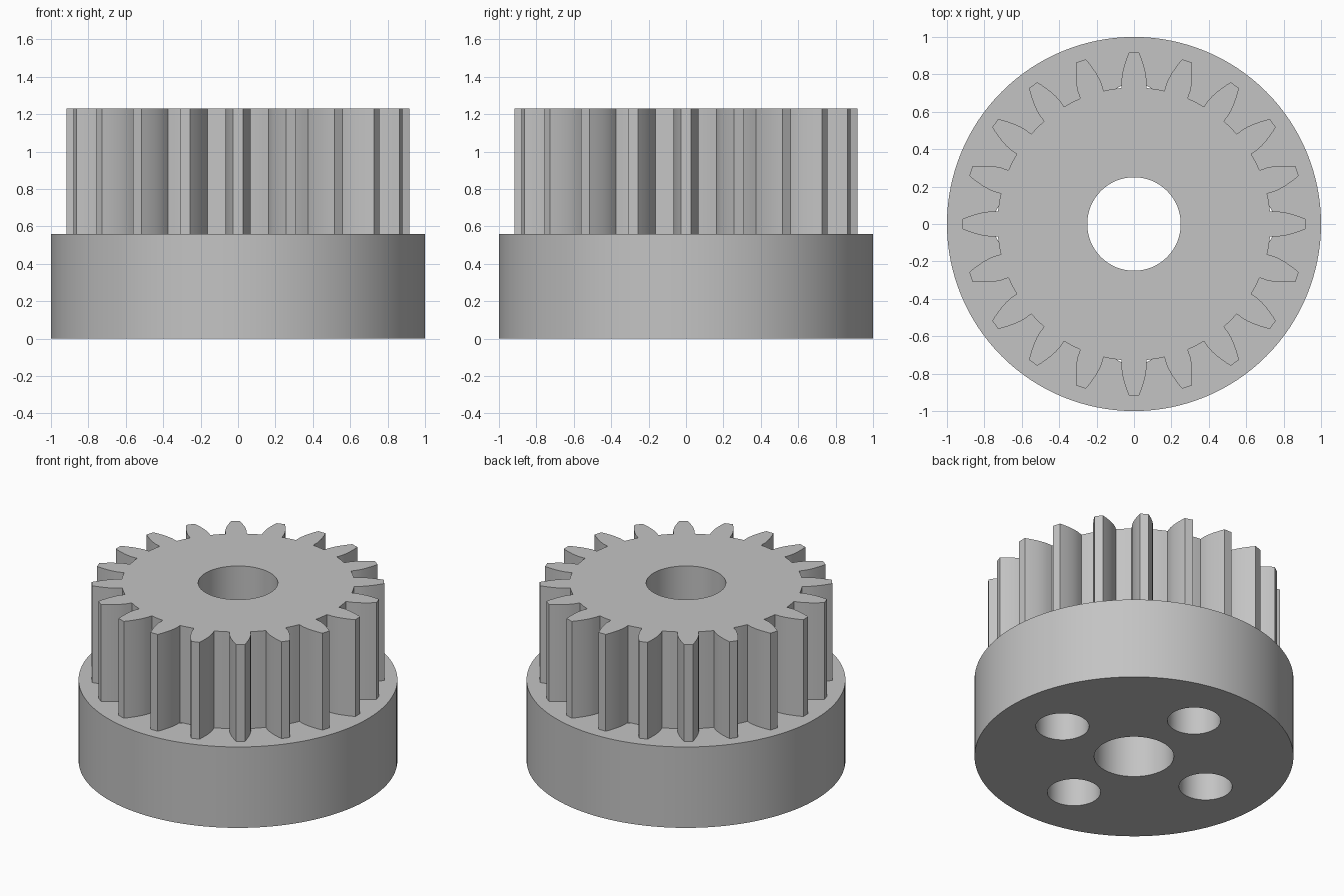
import bpy
import bmesh
from math import sin, cos, tau, radians

cube = bpy.data.objects.get("Cube")
if cube:
    bpy.data.objects.remove(cube, do_unlink=True)

BASE_TOP, GEAR_TOP = 0.56, 1.23
TEETH, ROOT_RADIUS = 20, 0.73
BORE_RADIUS, HOLE_RADIUS, HOLE_ORBIT = 0.25, 0.167, 0.586

steel = bpy.data.materials.new("plain_grey")
steel.use_nodes = True
grey = (0.55, 0.55, 0.55, 1)
steel.diffuse_color = grey
steel.node_tree.nodes["Principled BSDF"].inputs["Base Color"].default_value = grey


def circle(radius, count, cx=0, cy=0):
    return [(cx + radius * cos(tau * i / count), cy + radius * sin(tau * i / count))
            for i in range(count)]


def gear_outline():
    # (distance from axis, half width) up one curved tooth flank
    flank = [(0.727, 0.066), (0.77, 0.067), (0.80, 0.063), (0.83, 0.057),
             (0.86, 0.048), (0.89, 0.038), (0.917, 0.027)]
    tooth = [(r, -w) for r, w in flank] + [(r, w) for r, w in reversed(flank)]
    points = []
    for i in range(TEETH):
        a = tau * i / TEETH
        points += [(r * cos(a) - w * sin(a), r * sin(a) + w * cos(a)) for r, w in tooth]
        # curved root land between neighbouring teeth
        for step in (7.5, 9, 10.5):
            b = a + radians(step)
            points.append((ROOT_RADIUS * cos(b), ROOT_RADIUS * sin(b)))
    return points


def extruded_plate(name, loops, bottom, top):
    """Fill an outline with holes and extrude it into a solid."""
    bm = bmesh.new()
    edges = []
    for loop in loops:
        verts = [bm.verts.new((x, y, bottom)) for x, y in loop]
        edges += [bm.edges.new((v, verts[i - 1])) for i, v in enumerate(verts)]
    bmesh.ops.triangle_fill(bm, edges=edges, use_beauty=True, use_dissolve=False)
    result = bmesh.ops.extrude_face_region(bm, geom=bm.faces[:], use_keep_orig=True)
    moved = [g for g in result["geom"] if isinstance(g, bmesh.types.BMVert)]
    bmesh.ops.translate(bm, verts=moved, vec=(0, 0, top - bottom))
    bmesh.ops.recalc_face_normals(bm, faces=bm.faces[:])
    mesh = bpy.data.meshes.new(name)
    bm.to_mesh(mesh)
    bm.free()
    mesh.materials.append(steel)
    obj = bpy.data.objects.new(name, mesh)
    bpy.context.collection.objects.link(obj)
    bpy.ops.object.select_all(action='DESELECT')
    obj.select_set(True)
    bpy.context.view_layer.objects.active = obj
    bpy.ops.object.shade_smooth_by_angle(angle=radians(25))
    return obj


# Round hub with a central bore and four holes closed off by the gear
bore = circle(BORE_RADIUS, 64)
holes = [circle(HOLE_RADIUS, 48, x, y) for x, y in circle(HOLE_ORBIT, 4)]
extruded_plate("hub", [circle(1, 128), bore] + holes, 0, BASE_TOP)

# Toothed gear standing on the hub
extruded_plate("gear", [gear_outline(), bore], BASE_TOP, GEAR_TOP)
